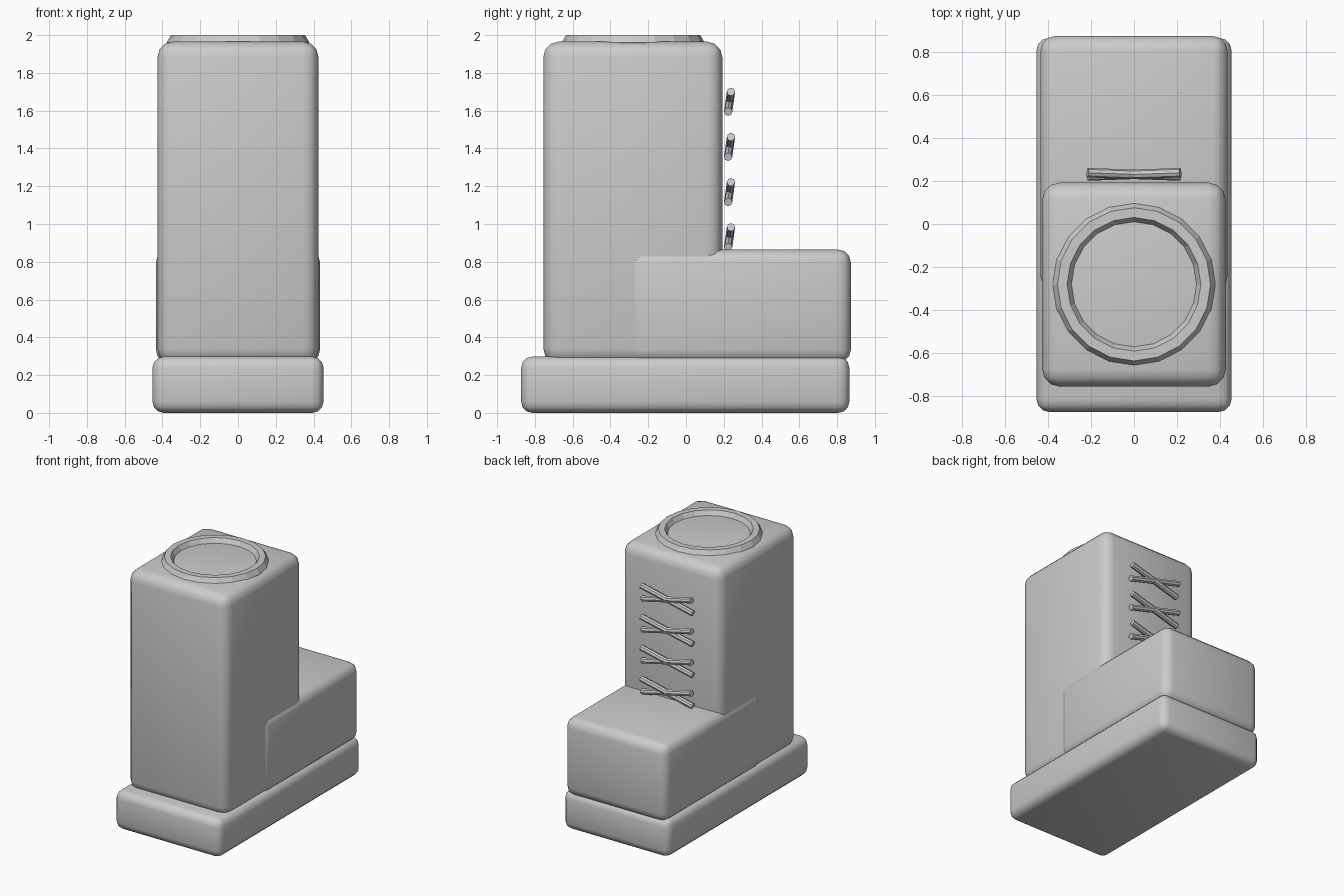
import bpy
import math
from mathutils import Vector

cube = bpy.data.objects.get("Cube")
if cube:
    bpy.data.objects.remove(cube, do_unlink=True)

# Single plain material
grey = bpy.data.materials.new("plain grey")
grey.use_nodes = True
COLOUR = (0.6, 0.6, 0.6, 1)
grey.diffuse_color = COLOUR
grey.node_tree.nodes["Principled BSDF"].inputs["Base Color"].default_value = COLOUR


def finish(name):
    obj = bpy.context.object
    obj.name = name
    obj.data.materials.clear()
    obj.data.materials.append(grey)
    return obj


def rounded_box(name, half_x, y_range, z_range, radius):
    (y0, y1), (z0, z1) = y_range, z_range
    bpy.ops.mesh.primitive_cube_add(size=1, location=(0, (y0 + y1) / 2, (z0 + z1) / 2))
    obj = finish(name)
    obj.scale = (2 * half_x, y1 - y0, z1 - z0)
    bpy.ops.object.transform_apply(location=False, rotation=False, scale=True)
    bevel = obj.modifiers.new("rounded edges", "BEVEL")
    bevel.width = radius
    bevel.segments = 3
    bpy.ops.object.modifier_apply(modifier=bevel.name)
    bpy.ops.object.shade_smooth_by_angle(angle=math.radians(35))
    return obj


def rod(name, start, end, radius):
    start, end = Vector(start), Vector(end)
    axis = end - start
    bpy.ops.mesh.primitive_cylinder_add(vertices=8, radius=radius, depth=axis.length,
                                        location=(start + end) / 2)
    obj = finish(name)
    obj.rotation_euler = axis.to_track_quat("Z", "Y").to_euler()
    return obj


# Boot body
rounded_box("sole", 0.453, (-0.873, 0.865), (0, 0.298), 0.06)
rounded_box("shaft", 0.426, (-0.755, 0.192), (0.26, 1.965), 0.08)
rounded_box("toe_box", 0.435, (-0.31, 0.873), (0.265, 0.865), 0.07)

# Collar ring with a six-sided section
bpy.ops.mesh.primitive_torus_add(major_segments=20, minor_segments=6, major_radius=0.333,
                                 minor_radius=0.045, location=(0, -0.28, 1.961))
finish("collar")

# Crossed laces, leaning slightly forward
for row in range(4):
    z = 0.93 + 0.239 * row
    for label, side in (("left", 1), ("right", -1)):
        rod(f"lace_{label}_{row + 1}", (-0.215 * side, 0.223, z - 0.053),
            (0.215 * side, 0.238, z + 0.053), 0.022)
